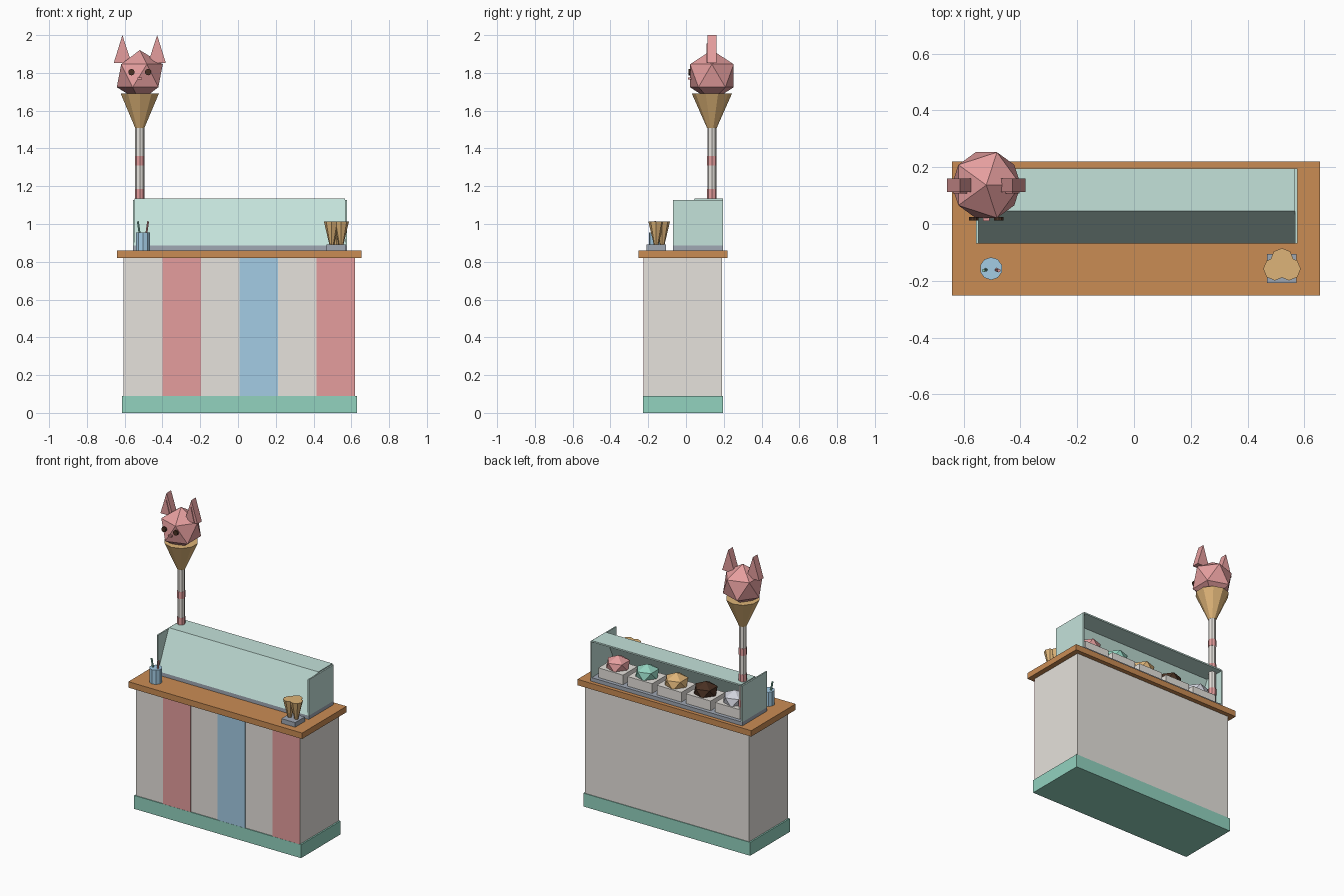
import bpy, bmesh, math
from mathutils import Vector, Matrix

if "Cube" in bpy.data.objects:
    bpy.data.objects.remove(bpy.data.objects["Cube"])


def make_mat(name, rgb):
    m = bpy.data.materials.new(name)
    lin = [((c / 255 + 0.055) / 1.055) ** 2.4 for c in rgb]
    m.diffuse_color = (*lin, 1)
    m.use_nodes = True
    m.node_tree.nodes["Principled BSDF"].inputs["Base Color"].default_value = m.diffuse_color
    return m


CREAM = make_mat("cream", (230, 226, 220))
PINK = make_mat("pink", (229, 158, 158))
BLUE = make_mat("pale blue", (164, 204, 229))
MINT = make_mat("mint", (146, 210, 191))
WOOD = make_mat("wood", (202, 140, 84))
GLASS = make_mat("glass", (196, 226, 218))
STEEL = make_mat("steel", (160, 168, 180))
WAFER = make_mat("wafer", (222, 180, 120))
BROWN = make_mat("chocolate", (72, 48, 34))
PALE = make_mat("vanilla grey", (208, 210, 220))


def finish(name, bm, mat):
    bmesh.ops.recalc_face_normals(bm, faces=bm.faces)
    me = bpy.data.meshes.new(name)
    bm.to_mesh(me)
    bm.free()
    me.materials.append(mat)
    ob = bpy.data.objects.new(name, me)
    bpy.context.collection.objects.link(ob)
    return ob


def box(name, x0, x1, y0, y1, z0, z1, mat):
    bm = bmesh.new()
    bmesh.ops.create_cube(bm, size=1)
    bmesh.ops.scale(bm, vec=(x1 - x0, y1 - y0, z1 - z0), verts=bm.verts)
    bmesh.ops.translate(bm, vec=((x0 + x1) / 2, (y0 + y1) / 2, (z0 + z1) / 2), verts=bm.verts)
    return finish(name, bm, mat)


def frustum(name, p0, p1, r0, r1, sides, mat):
    """Tapered cylinder from p0 to p1, first corner toward +y."""
    p0, p1 = Vector(p0), Vector(p1)
    d = p1 - p0
    bm = bmesh.new()
    bmesh.ops.create_cone(bm, cap_ends=True, segments=sides, radius1=r0, radius2=r1, depth=d.length)
    rot = Vector((0, 0, 1)).rotation_difference(d).to_matrix().to_4x4()
    bmesh.ops.transform(bm, matrix=Matrix.Translation((p0 + p1) / 2) @ rot, verts=bm.verts)
    return finish(name, bm, mat)


def ball(name, loc, r, rz, mat):
    bm = bmesh.new()
    bmesh.ops.create_icosphere(bm, subdivisions=1, radius=1)
    bmesh.ops.scale(bm, vec=(r, r, rz), verts=bm.verts)
    bmesh.ops.translate(bm, vec=loc, verts=bm.verts)
    return finish(name, bm, mat)


def prism(name, pts, offset, mat):
    """Polygon swept along an offset vector."""
    bm = bmesh.new()
    f = bm.faces.new([bm.verts.new(p) for p in pts])
    ext = bmesh.ops.extrude_face_region(bm, geom=[f])
    bmesh.ops.translate(bm, vec=offset, verts=[v for v in ext["geom"] if isinstance(v, bmesh.types.BMVert)])
    return finish(name, bm, mat)


# Counter
CX, CY = 0.007, -0.016
box("counter_body", CX - 0.612, CX + 0.612, CY - 0.2055, CY + 0.2065, 0.05, 0.83, CREAM)
box("plinth", CX - 0.622, CX + 0.622, CY - 0.211, CY + 0.211, 0, 0.09, MINT)
box("counter_top", CX - 0.648, CX + 0.648, CY - 0.2365, CY + 0.2365, 0.82, 0.86, WOOD)
for i, mat in ((1, PINK), (3, BLUE), (5, PINK)):
    x = CX - 0.612 + 0.204 * i
    box("front_stripe", x, x + 0.204, -0.226, -0.221, 0.09, 0.82, mat)

# Display case, open at the back
X0, X1 = -0.557, 0.576
box("case_floor", X0, X1, -0.069, 0.195, 0.86, 0.885, STEEL)
for x in (X0, X1 - 0.009):
    box("case_end", x, x + 0.009, -0.069, 0.195, 0.885, 1.128, GLASS)
box("case_roof", X0 + 0.009, X1 - 0.009, 0.046, 0.195, 1.125, 1.135, GLASS)
prism("sloped_front",
      [(X0 + 0.009, -0.069, 0.885), (X0 + 0.009, 0.046, 1.135),
       (X0 + 0.009, 0.055, 1.126), (X0 + 0.009, -0.058, 0.885)],
      (X1 - X0 - 0.018, 0, 0), GLASS)

# Tubs with scoops
for i, mat in enumerate((PALE, BROWN, WAFER, MINT, PINK)):
    x = CX + (i - 2) * 0.218
    box("tub", x - 0.092, x + 0.092, 0.015, 0.17, 0.885, 0.95, CREAM)
    ball("scoop", (x, 0.092, 0.968), 0.082, 0.062, mat)

# Sign pole with bands
PX, PY = -0.52, 0.137
frustum("pole", (PX, PY, 0.88), (PX, PY, 1.52), 0.024, 0.024, 8, CREAM)
for z in (0.985, 1.16, 1.335):
    frustum("pole_band", (PX, PY, z - 0.024), (PX, PY, z + 0.024), 0.0255, 0.0255, 8, PINK)

# Cone and animal-head scoop
frustum("sign_cone", (PX, PY, 1.507), (PX, PY, 1.69), 0.025, 0.106, 10, WAFER)
ball("head", (PX, PY, 1.785), 0.136, 0.136, PINK)
for s in (-1, 1):
    ex = PX + s * 0.091
    tip = ex + s * 0.001
    prism("ear", [(ex - 0.047, PY - 0.024, 1.852), (ex + 0.047, PY - 0.024, 1.852), (tip, PY - 0.024, 2.0)],
          (0, 0.048, 0), PINK)
    prism("inner_ear", [(ex - 0.026, PY - 0.029, 1.856), (ex + 0.026, PY - 0.029, 1.856), (tip, PY - 0.029, 1.955)],
          (0, 0.006, 0), PINK)
    frustum("eye", (PX + s * 0.044, 0.025, 1.804), (PX + s * 0.044, 0.012, 1.804), 0.017, 0.017, 10, BROWN)
box("nose", PX - 0.011, PX + 0.011, 0.011, 0.03, 1.765, 1.776, PINK)

# Spoon cup
frustum("spoon_cup", (-0.503, -0.157, 0.86), (-0.503, -0.157, 0.956), 0.04, 0.04, 10, BLUE)
for s, mat in ((-1, MINT), (1, PINK)):
    frustum("spoon", (-0.503 + s * 0.015, -0.16, 0.93), (-0.503 + s * 0.027, -0.164, 1.014), 0.006, 0.006, 6, mat)

# Stand of spare cones
box("cone_stand", 0.469, 0.572, -0.208, -0.105, 0.86, 0.891, STEEL)
for dx, y in ((-0.025, -0.158), (0.025, -0.158), (0, -0.126)):
    frustum("spare_cone", (0.521 + dx, y, 0.889), (0.521 + dx, y, 1.012), 0.012, 0.041, 8, WAFER)
